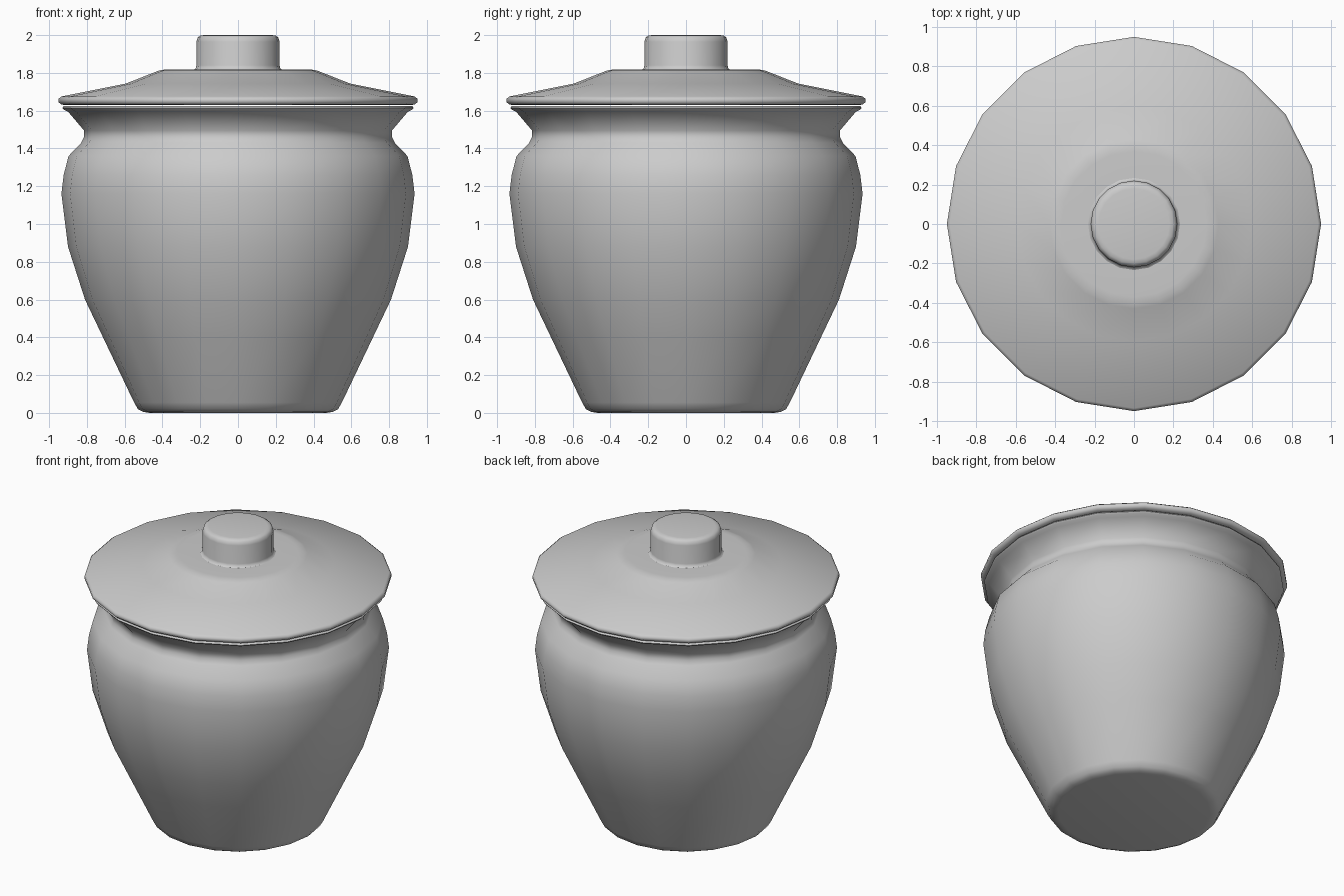
import bpy, bmesh, math

SIDES = 20

cube = bpy.data.objects.get("Cube")
if cube:
    bpy.data.objects.remove(cube, do_unlink=True)

# Plain glazed clay
clay = bpy.data.materials.new("grey_clay")
clay.use_nodes = True
clay.diffuse_color = (0.6, 0.6, 0.6, 1)
clay.node_tree.nodes["Principled BSDF"].inputs["Base Color"].default_value = (0.6, 0.6, 0.6, 1)


def lathe(name, profile):
    """Turn a (radius, height) profile around z, capping both open ends."""
    bm = bmesh.new()
    rings = []
    for r, z in profile:
        angles = [2 * math.pi * i / SIDES for i in range(SIDES)]
        rings.append([bm.verts.new((r * math.cos(a), r * math.sin(a), z)) for a in angles])
    for low, high in zip(rings, rings[1:]):
        for i in range(SIDES):
            j = (i + 1) % SIDES
            bm.faces.new((low[i], low[j], high[j], high[i]))
    bm.faces.new(rings[0][::-1])
    bm.faces.new(rings[-1])
    bmesh.ops.recalc_face_normals(bm, faces=bm.faces[:])
    mesh = bpy.data.meshes.new(name)
    bm.to_mesh(mesh)
    bm.free()
    mesh.materials.append(clay)
    obj = bpy.data.objects.new(name, mesh)
    bpy.context.collection.objects.link(obj)
    bpy.ops.object.select_all(action="DESELECT")
    obj.select_set(True)
    bpy.context.view_layer.objects.active = obj
    bpy.ops.object.shade_smooth_by_angle(angle=math.radians(60))
    return obj


# Hollow pot: foot, belly, neck, flared rim, then down the inside wall
lathe("pot_body", [
    (0.47, 0), (0.50, 0.005), (0.53, 0.02), (0.55, 0.055),
    (0.717, 0.405), (0.81, 0.60), (0.90, 0.88), (0.935, 1.16),
    (0.923, 1.26), (0.897, 1.36), (0.83, 1.43), (0.815, 1.46), (0.815, 1.495),
    (0.90, 1.595), (0.922, 1.605), (0.93, 1.615), (0.922, 1.625),
    (0.87, 1.625), (0.76, 1.50), (0.76, 1.45), (0.85, 1.33),
    (0.88, 1.16), (0.84, 0.88), (0.75, 0.60), (0.50, 0.07),
])

# Lid: rolled lip, sloping cone and flat crown
lathe("lid", [
    (0.91, 1.63), (0.935, 1.632), (0.95, 1.645), (0.95, 1.663), (0.935, 1.675),
    (0.595, 1.743), (0.43, 1.808), (0.405, 1.816), (0.37, 1.818), (0.20, 1.818),
])

# Knob with a small fillet at its root and a rounded top edge
lathe("lid_knob", [
    (0.236, 1.817), (0.225, 1.822), (0.22, 1.84), (0.22, 1.965),
    (0.214, 1.987), (0.20, 1.997), (0.18, 2.0),
])
